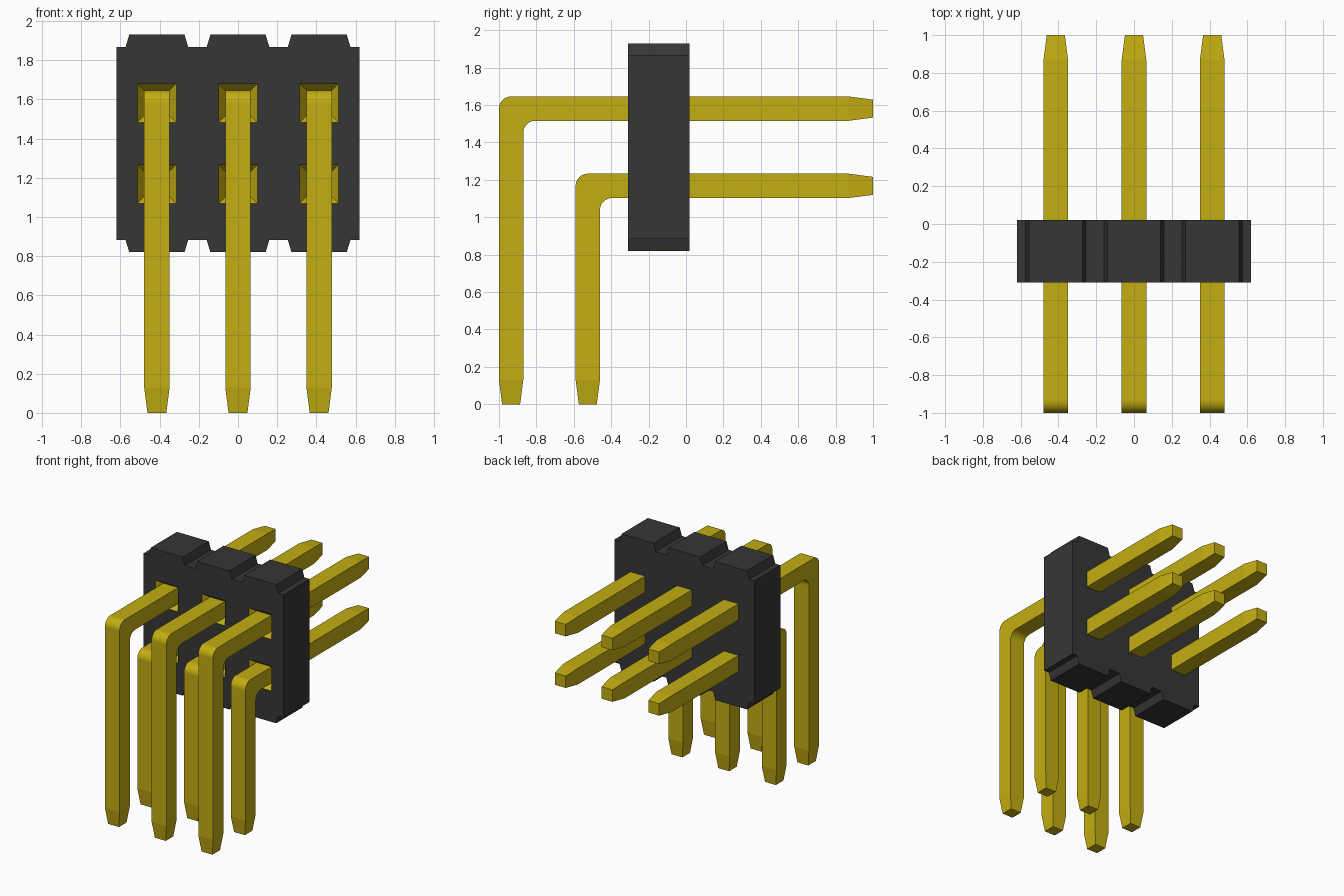
import bpy
import bmesh
import math

cube = bpy.data.objects.get("Cube")
if cube:
    bpy.data.objects.remove(cube, do_unlink=True)


def make_material(name, rgb):
    mat = bpy.data.materials.new(name)
    mat.use_nodes = True
    mat.diffuse_color = (*rgb, 1)
    bsdf = mat.node_tree.nodes["Principled BSDF"]
    bsdf.inputs["Base Color"].default_value = (*rgb, 1)
    bsdf.inputs["Roughness"].default_value = 0.5
    return mat


BLACK = make_material("black plastic", (0.037, 0.037, 0.037))
GOLD = make_material("gold metal", (0.55, 0.42, 0.006))

PITCH = 0.414
COLUMNS = {"right": -PITCH, "middle": 0.0, "left": PITCH}
HALF = 0.065          # half thickness of a pin
TIP = 0.048           # half thickness at a pin's end
TAPER = 0.13          # length of the tapered end
Y_FRONT, Y_BACK = -0.31, 0.02
ROWS = {"upper": (1.581, -1.0), "lower": (1.168, -0.59)}  # centre height, front y


def finish(bm, name, mats):
    bmesh.ops.recalc_face_normals(bm, faces=bm.faces)
    mesh = bpy.data.meshes.new(name)
    bm.to_mesh(mesh)
    bm.free()
    for mat in mats:
        mesh.materials.append(mat)
    return mesh


def add_object(name, mesh, x=0.0):
    obj = bpy.data.objects.new(name, mesh)
    obj.location.x = x
    bpy.context.collection.objects.link(obj)
    return obj


# Housing: ridged outline extruded in depth, with tapered gold pockets in front
def housing_mesh():
    top = [(-0.62, 1.867)]
    for x in COLUMNS.values():
        top += [(x - 0.16, 1.867), (x - 0.141, 1.93),
                (x + 0.141, 1.93), (x + 0.16, 1.867)]
    top.append((0.62, 1.867))
    mid = (1.93 + 0.82) / 2
    outline = top + [(x, 2 * mid - z) for x, z in reversed(top)]

    bm = bmesh.new()
    front = [bm.verts.new((x, Y_FRONT, z)) for x, z in outline]
    back = [bm.verts.new((x, Y_BACK, z)) for x, z in outline]
    n = len(outline)
    for i in range(n):
        j = (i + 1) % n
        bm.faces.new((front[i], front[j], back[j], back[i]))
    bm.faces.new(back)
    rim_edges = [bm.edges.get((front[i], front[(i + 1) % n])) for i in range(n)]

    corners = [(-1, -1), (1, -1), (1, 1), (-1, 1)]
    for cx in COLUMNS.values():
        for cz, _ in ROWS.values():
            rim = [bm.verts.new((cx + 0.1 * a, Y_FRONT, cz + 0.1 * b))
                   for a, b in corners]
            floor = [bm.verts.new((cx + HALF * a, Y_FRONT + 0.05, cz + HALF * b))
                     for a, b in corners]
            faces = [bm.faces.new(floor)]
            for i in range(4):
                j = (i + 1) % 4
                faces.append(bm.faces.new((rim[i], rim[j], floor[j], floor[i])))
                rim_edges.append(bm.edges.get((rim[i], rim[j])))
            for f in faces:
                f.material_index = 1
    bmesh.ops.triangle_fill(bm, edges=rim_edges, use_beauty=True,
                            use_dissolve=False, normal=(0, -1, 0))
    return finish(bm, "housing", [BLACK, GOLD])


# Pin: square section swept through a right-angle bend, tapered at both ends
def pin_mesh(name, zc, y0):
    yc = y0 + HALF
    steps = 10
    # each station: outer point, inner point (y, z), half width in x
    stations = [((yc - TIP, 0), (yc + TIP, 0), TIP),
                ((y0, TAPER), (y0 + 2 * HALF, TAPER), HALF)]
    bend = range(2, 2 + steps)
    for i in range(steps + 1):
        a = math.pi / 2 * i / steps
        dy, dz = -HALF * math.cos(a), HALF * math.sin(a)
        stations.append(((y0 + HALF + dy, zc + dz),
                         (y0 + 3 * HALF + dy, zc - 2 * HALF + dz), HALF))
    stations.append(((1 - TAPER, zc + HALF), (1 - TAPER, zc - HALF), HALF))
    stations.append(((1, zc + TIP), (1, zc - TIP), TIP))

    bm = bmesh.new()
    rings = [[bm.verts.new(p) for p in ((-w, *o), (w, *o), (w, *i), (-w, *i))]
             for o, i, w in stations]
    bm.faces.new(rings[0])
    bm.faces.new(rings[-1])
    for s in range(len(rings) - 1):
        for k in range(4):
            m = (k + 1) % 4
            f = bm.faces.new((rings[s][k], rings[s][m],
                              rings[s + 1][m], rings[s + 1][k]))
            # only the curved faces of the bend are smooth
            f.smooth = s in bend and k in (0, 2)
    return finish(bm, name, [GOLD])


add_object("housing", housing_mesh())
for row, (zc, y0) in ROWS.items():
    mesh = pin_mesh(row + "_pin", zc, y0)
    for side, x in COLUMNS.items():
        add_object(f"{row}_pin_{side}", mesh, x)
